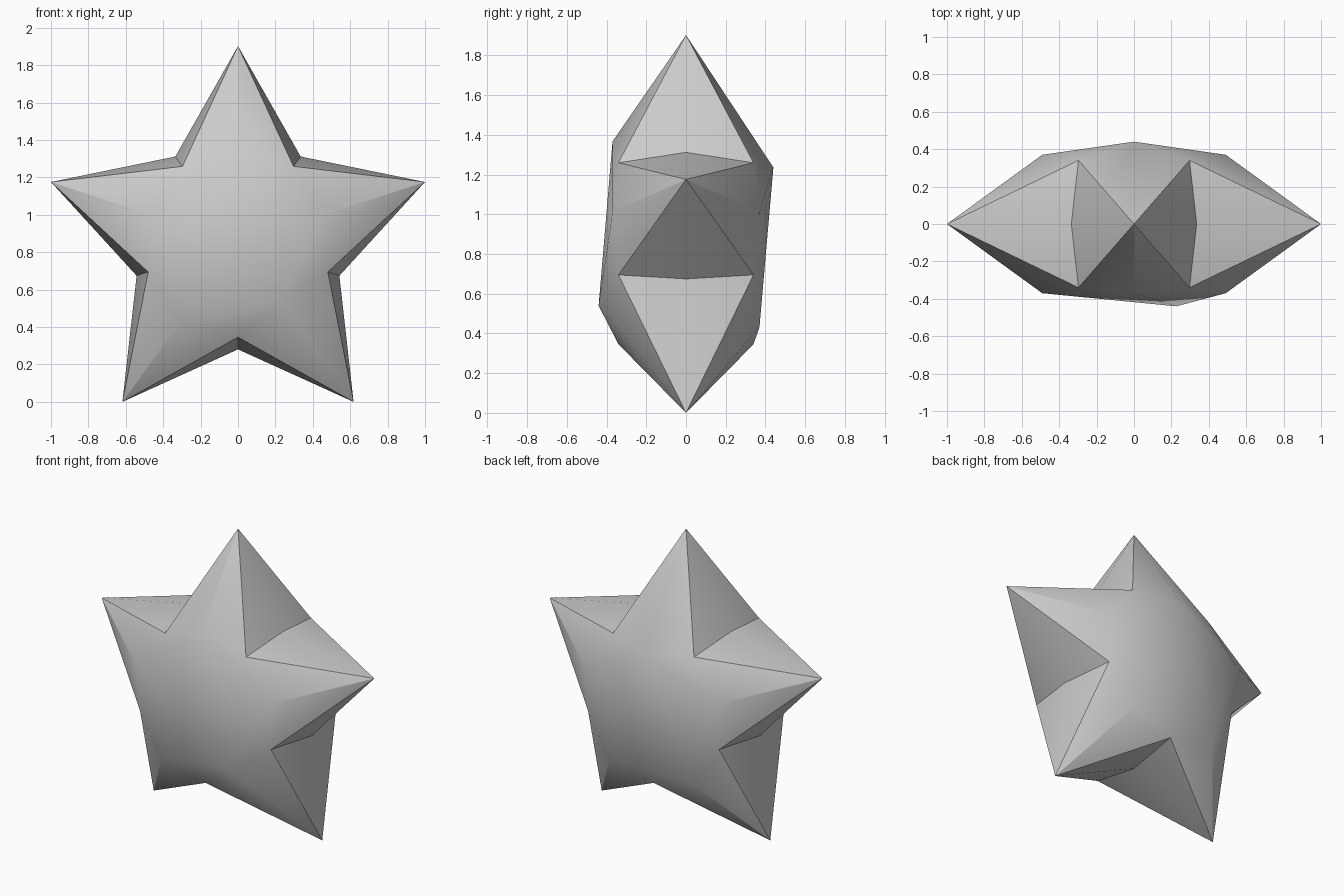
import bpy
import bmesh
from math import cos, sin, radians

if "Cube" in bpy.data.objects:
    bpy.data.objects.remove(bpy.data.objects["Cube"], do_unlink=True)

OUTER = 1 / cos(radians(18))   # tip radius giving a span of two units
CENTRE_Z = OUTER * cos(radians(36))


def material(name, colour):
    mat = bpy.data.materials.new(name)
    mat.use_nodes = True
    mat.diffuse_color = colour
    mat.node_tree.nodes["Principled BSDF"].inputs["Base Color"].default_value = colour
    return mat


bm = bmesh.new()


def point(radius, angle, y):
    a = radians(angle)
    return bm.verts.new((radius * cos(a), y, CENTRE_Z + radius * sin(a)))


# Outline of the star: tips and the notches between them
tips = [point(OUTER, 90 + 72 * i, 0) for i in range(5)]
notches = [point(0.57, 126 + 72 * i, 0) for i in range(5)]

# Each side bulges towards one off-centre peak lying on one arm
for side, peak in ((-1, 3), (1, 0)):
    rims = [point(0.505, 126 + 72 * i, 0.34 * side) for i in range(5)]
    ridges = [point(0.385 if i == peak else 0.516, 90 + 72 * i,
                    (0.44 if i == peak else 0.37) * side) for i in range(5)]
    for i in range(5):
        j = (i + 1) % 5
        # Notch walls
        bm.faces.new((tips[i], notches[i], rims[i]))
        bm.faces.new((tips[j], rims[i], notches[i]))
        # Sloping arm faces
        bm.faces.new((tips[i], rims[i], ridges[i]))
        bm.faces.new((tips[j], ridges[j], rims[i]))
        # Web between neighbouring arms
        bm.faces.new((ridges[i], rims[i], ridges[j]))
    # Domed middle, fanned from the peak
    for k in range(1, 4):
        bm.faces.new((ridges[peak], ridges[(peak + k) % 5], ridges[(peak + k + 1) % 5]))

bmesh.ops.recalc_face_normals(bm, faces=bm.faces)
mesh = bpy.data.meshes.new("star")
bm.to_mesh(mesh)
bm.free()
star = bpy.data.objects.new("star", mesh)
bpy.context.collection.objects.link(star)
mesh.materials.append(material("light grey", (0.6, 0.6, 0.6, 1)))

# Soft body with crisp notch edges
bpy.context.view_layer.objects.active = star
star.select_set(True)
bpy.ops.object.shade_smooth_by_angle(angle=radians(30))
